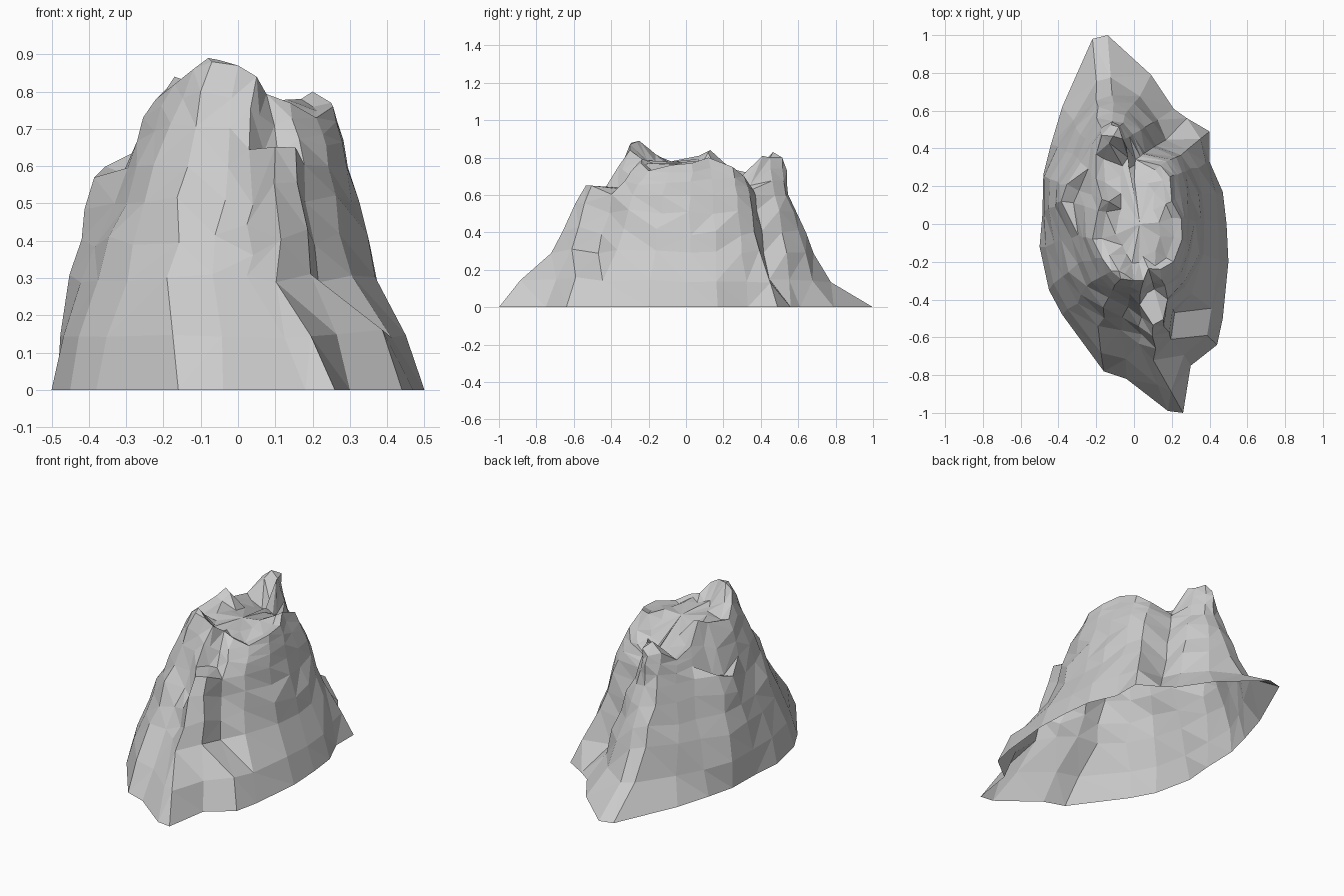
import bpy, bmesh, random
from mathutils import Vector

if "Cube" in bpy.data.objects:
    bpy.data.objects.remove(bpy.data.objects["Cube"])

random.seed(4)

# Contours, counter-clockwise from the front tip, 24 matching stations each
foot = [(.26, -1), (.30, -.75), (.44, -.64), (.47, -.5), (.5, -.2), (.49, 0),
        (.47, .17), (.40, .33), (.40, .49), (.28, .56), (.21, .61), (.09, .79),
        (-.14, 1), (-.22, .98), (-.38, .62), (-.44, .42), (-.48, .26), (-.485, .05),
        (-.5, -.12), (-.45, -.35), (-.38, -.48), (-.16, -.78), (-.04, -.82), (.18, -.99)]
low = [(.11, -.72), (.19, -.62), (.21, -.48), (.31, -.38), (.37, -.17), (.365, .03),
       (.36, .17), (.33, .30), (.29, .40), (.12, .42), (.09, .54), (.01, .65),
       (-.12, .69), (-.20, .66), (-.30, .51), (-.36, .37), (-.44, .24), (-.45, .09),
       (-.43, -.1), (-.37, -.27), (-.29, -.43), (-.18, -.55), (-.08, -.56), (.02, -.64)]
high = [(.10, -.53), (.15, -.51), (.18, -.40), (.24, -.29), (.29, -.13), (.29, .02),
        (.28, .14), (.26, .27), (.19, .34), (.05, .37), (-.01, .47), (-.05, .53),
        (-.12, .55), (-.19, .53), (-.24, .43), (-.28, .32), (-.355, .21), (-.38, .12),
        (-.30, -.06), (-.27, -.2), (-.22, -.31), (-.13, -.39), (-.03, -.40), (.04, -.50)]
rim = [(.05, -.30, .84), (.09, -.26, .79), (.14, -.24, .77), (.21, -.2, .73),
       (.255, -.08, .76), (.25, .03, .77), (.2, .12, .80), (.19, .25, .75),
       (.14, .31, .70), (0, .34, .68), (-.06, .45, .80), (-.08, .515, .80),
       (-.12, .525, .77), (-.17, .47, .78), (-.2, .37, .71), (-.2, .24, .74),
       (-.17, .13, .84), (-.19, .07, .81), (-.22, -.08, .78), (-.17, -.18, .82),
       (-.12, -.25, .86), (-.07, -.29, .88), (0, -.30, .87), (.03, -.31, .85)]
top_of_step = {0: .655, 1: .645, 23: .5, 16: .605, 17: .57}
ledge = {0: .7, 1: .65, 16: .38, 17: .3}
N = len(foot)


def ring(fn, jitter=0.0):
    """One closed contour, slightly roughened."""
    return [fn(i) + Vector([random.uniform(-jitter, jitter) for _ in range(3)])
            for i in range(N)]


def mix(a, b, t, jitter):
    return ring(lambda i: a[i].lerp(b[i], t), jitter)


A = ring(lambda i: Vector((*foot[i], 0)))
B = ring(lambda i: Vector((*low[i], .3)), .012)
C = ring(lambda i: Vector((*high[i], top_of_step.get(i, .6))), .006)
D = ring(lambda i: Vector(rim[i]))


# Flared skirt: bulges at the front and sides, hollow at the back,
# with a boulder-like lump at the front right corner
def skirt(i):
    t = .72 if foot[i][1] > .55 else .27 if i == 2 else .38
    p = A[i].lerp(B[i], t)
    p.z = .16 if i == 2 else .14
    return p


# Ledges stay level behind the buttress and on the left shoulder
def terrace(i):
    p = C[i].lerp(D[i], ledge.get(i, .4))
    if i in ledge:
        p.z = C[i].z - .02
    return p


# Crest slopes inward to the uneven summit hollow
def crest(i):
    p = D[i]
    z = p.z if p.y < -.15 else p.z + (.01 if p.y > .43 else -.015)
    return Vector((.02 + (p.x - .02) * .8, p.y * .92, z))


def hollow(i):
    p = D[i]
    return Vector((.02 + (p.x - .02) * .45, p.y * .68, .775 - .22 * max(0, p.y - .05)))


E = ring(terrace, .008)
rings = [A, ring(skirt, .01), B, mix(B, C, .35, .014), mix(B, C, .7, .012), C,
         E, mix(E, D, .5, .01), D, ring(crest, .005), ring(hollow, .012)]

# Skin the contours into one open-bottomed crag
bm = bmesh.new()
loops = [[bm.verts.new(p) for p in r] for r in rings]
for a, b in zip(loops, loops[1:]):
    for i in range(N):
        j = (i + 1) % N
        bm.faces.new((a[i], a[j], b[j], b[i]))
centre = bm.verts.new((.03, 0, .77))
for i in range(N):
    bm.faces.new((loops[-1][i], loops[-1][(i + 1) % N], centre))

# Two high points: front summit and back pinnacle
for x, y, z in ((-.08, -.25, .89), (-.11, .465, .83)):
    v = min(loops[9], key=lambda v: (v.co.xy - Vector((x, y))).length)
    v.co = (x, y, z)

# Thin out crowded points on the summit, then facet
bmesh.ops.triangulate(bm, faces=bm.faces[:], quad_method='SHORT_EDGE')
bmesh.ops.remove_doubles(bm, verts=[v for v in bm.verts if v.co.z > .4], dist=.03)
mesh = bpy.data.meshes.new("rock_crag")
bm.to_mesh(mesh)
bm.free()
bpy.context.collection.objects.link(bpy.data.objects.new("rock_crag", mesh))
